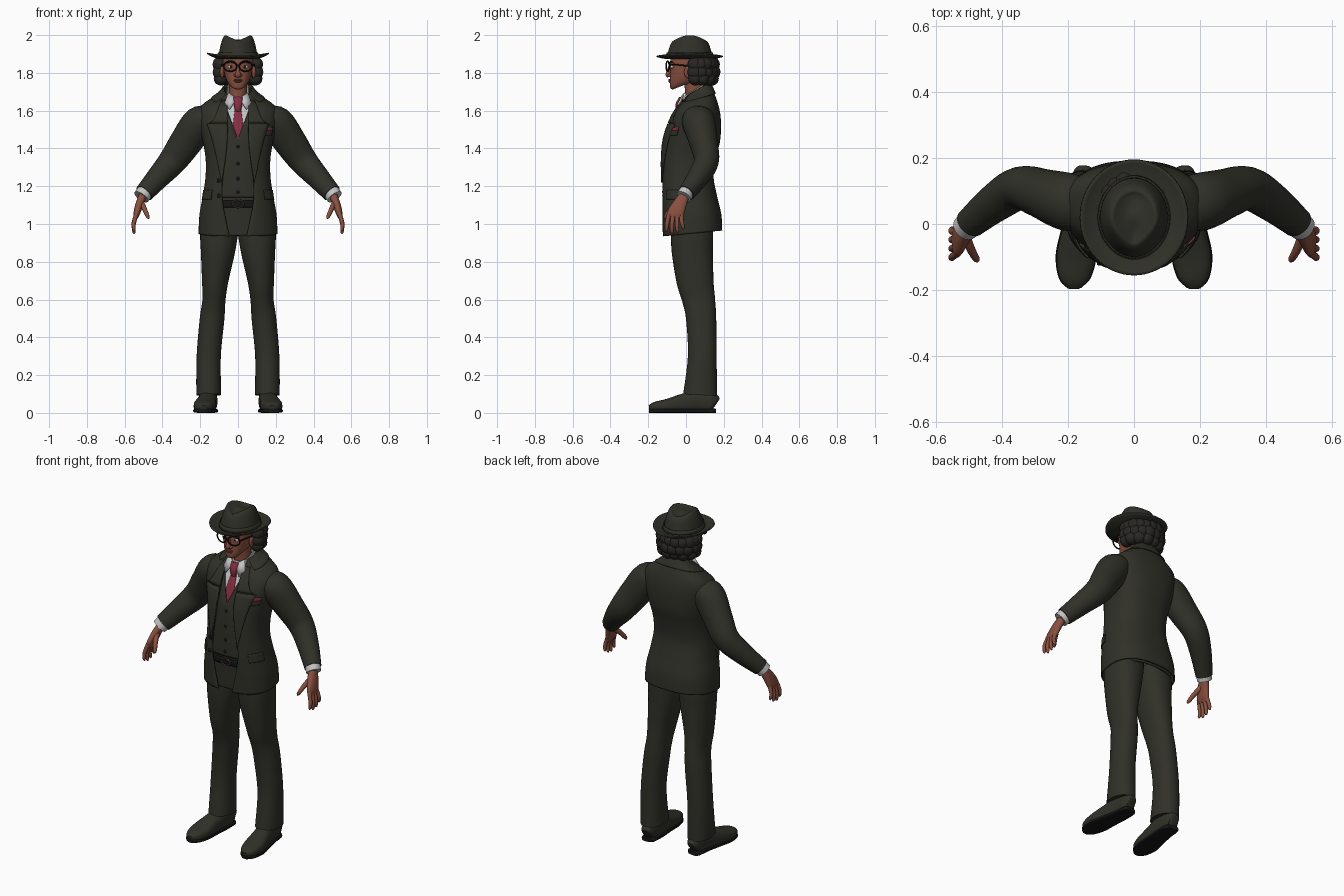
import bpy, bmesh, random
from math import sin, cos, pi, asin, radians
from mathutils import Vector, Matrix

if "Cube" in bpy.data.objects:
    bpy.data.objects.remove(bpy.data.objects["Cube"])
random.seed(4)
made = []
N = 2.5  # roundness of the body cross-sections


def material(name, *rgb):
    m = bpy.data.materials.new(name)
    m.use_nodes = True
    m.diffuse_color = (*rgb, 1)
    m.node_tree.nodes["Principled BSDF"].inputs["Base Color"].default_value = (*rgb, 1)
    return m


suit = material("olive_grey_cloth", .03, .03, .022)
skin = material("brown_skin", .25, .08, .05)
lip = material("lip_brown", .17, .045, .035)
white = material("shirt_white", .55, .55, .55)
red = material("tie_red", .24, .026, .053)
hair = material("dark_hair", .022, .02, .017)
black = material("black_trim", .008, .008, .008)
brass = material("buckle_bronze", .12, .07, .055)
eye_white = material("eye_white", .6, .56, .52)


def finish(name, bm, mat, thick=0):
    bmesh.ops.remove_doubles(bm, verts=bm.verts, dist=1e-5)
    bmesh.ops.recalc_face_normals(bm, faces=bm.faces)
    me = bpy.data.meshes.new(name)
    bm.to_mesh(me)
    bm.free()
    me.materials.append(mat)
    ob = bpy.data.objects.new(name, me)
    bpy.context.collection.objects.link(ob)
    if thick:
        mod = ob.modifiers.new("thickness", 'SOLIDIFY')
        mod.thickness, mod.offset = thick, 0
    made.append(ob)
    return ob


def grid(name, rings, mat, cap=False, thick=0):
    """Skin a list of point rows with quads."""
    bm = bmesh.new()
    rows = [[bm.verts.new(p) for p in r] for r in rings]
    for a, b in zip(rows, rows[1:]):
        for i in range(len(a) - 1):
            bm.faces.new((a[i], a[i + 1], b[i + 1], b[i]))
    if cap:
        bm.faces.new(rows[0])
        bm.faces.new(rows[-1])
    return finish(name, bm, mat, thick)


def smooth(pts, k=6):
    """Pass a smooth curve through tuples of any length."""
    out = []
    for i in range(len(pts) - 1):
        q = [pts[max(i - 1, 0)], pts[i], pts[i + 1], pts[min(i + 2, len(pts) - 1)]]
        for j in range(k):
            t = j / k
            out.append(tuple(b + .5 * t * (c - a + t * (2*a - 5*b + 4*c - d + t * (3*b - a - 3*c + d)))
                             for a, b, c, d in zip(*q)))
    return out + [tuple(pts[-1])]


def power(v, e):
    return abs(v) ** e * (1 if v >= 0 else -1)


def tube(name, pts, mat, ref=(1, 0, 0), segs=20, n=2, k=5, side=1):
    """Oval tube through (x, y, z, radius along ref, other radius)."""
    pts = smooth([(side * p[0], *p[1:]) for p in pts], k)
    rings = []
    for i, p in enumerate(pts):
        t = Vector(pts[min(i + 1, len(pts) - 1)][:3]) - Vector(pts[max(i - 1, 0)][:3])
        t.normalize()
        u = Vector(ref)
        u = (u - t * u.dot(t)).normalized()
        v = t.cross(u)
        rings.append([Vector(p[:3]) + u * p[3] * power(cos(a), 2 / n) + v * p[4] * power(sin(a), 2 / n)
                      for a in (2 * pi * j / segs for j in range(segs + 1))])
    return grid(name, rings, mat, cap=True)


def ring(row, d=0, gap=0, span=None, segs=56):
    """Horizontal section: front z, back z, half width, front y, back y."""
    zf, zb, rx, yf, yb = row[:5]
    t0 = asin(min(1, gap / rx) ** (N / 2))
    t0, t1 = span or (t0, 2 * pi - t0)
    pts = []
    for j in range(segs + 1):
        t = t0 + (t1 - t0) * j / segs
        y = (yf + yb) / 2 - ((yb - yf) / 2 - d) * power(cos(t), 2 / N)
        pts.append((power(sin(t), 2 / N) * (rx - d), y, zf + (zb - zf) * (y - yf) / (yb - yf)))
    return pts


def blob(name, spots, mat, level=3):
    """One object of ellipsoids, each (location, radii)."""
    bm = bmesh.new()
    for loc, size in spots:
        bmesh.ops.create_icosphere(bm, subdivisions=level, radius=1,
                                   matrix=Matrix.LocRotScale(Vector(loc), None, Vector(size)))
    return finish(name, bm, mat)


# Torso sections, last value is half the jacket opening
torso = smooth([
    (.935, .965, .205, -.12, .188, .045), (1.05, 1.05, .2, -.125, .183, .07),
    (1.15, 1.15, .182, -.13, .16, .085), (1.25, 1.25, .168, -.13, .142, .08),
    (1.35, 1.35, .168, -.127, .155, .066), (1.45, 1.45, .185, -.115, .178, .056),
    (1.54, 1.56, .205, -.085, .18, .055), (1.6, 1.63, .198, -.055, .167, .058),
    (1.635, 1.68, .14, -.03, .15, .058), (1.66, 1.715, .095, -.012, .135, .055),
    (1.68, 1.745, .072, .008, .12, .05)])


def row_at(z):
    for a, b in zip(torso, torso[1:]):
        if z <= b[0]:
            f = (z - a[0]) / (b[0] - a[0])
            return [p + (q - p) * f for p, q in zip(a, b)]
    return torso[-1]


def front_y(x, z, d=0):
    _, _, rx, yf, yb, _ = row_at(z)
    u = min(abs(x) / (rx - d), .98)
    return (yf + yb) / 2 - ((yb - yf) / 2 - d) * (1 - u ** N) ** (1 / N)


def shell(name, z0, z1, mat, d=0, gap=lambda r: 0, span=None, steps=24, thick=.006, segs=56):
    rows = [row_at(z0 + (z1 - z0) * i / steps) for i in range(steps + 1)]
    return grid(name, [ring(r, d, gap(r), span, segs) for r in rows], mat, thick=thick)


def front_plate(name, edges, mat, d, thick, cols=6):
    """Strip lying on the chest from rows of (z, inner x, outer x)."""
    return grid(name, [[(x, front_y(x, z, d), z) for x in (a + (b - a) * i / cols for i in range(cols + 1))]
                       for z, a, b in edges], mat, thick=thick)


# Clothes on the torso
shell("jacket", .935, 1.68, suit, gap=lambda r: r[5], steps=60, thick=.008)
shell("waistcoat", 1.14, 1.635, suit, d=.012, gap=lambda r: max(0, (r[0] - 1.45) * .4), steps=40)
shell("shirt", 1.38, 1.65, white, d=.022)
shell("trouser_top", .937, 1.15, suit, d=.024)
shell("belt", 1.088, 1.125, black, d=.016, steps=4)
shell("jacket_collar", 1.64, 1.68, suit, d=-.008, span=(radians(50), radians(310)), steps=8)
grid("shirt_collar", [ring(r) for r in smooth([
    (1.615, 1.66, .07, -.025, .12), (1.645, 1.72, .06, -.018, .115), (1.675, 1.752, .057, -.012, .112)])],
    white, thick=.005)
front_plate("tie", smooth([(1.43, -.018, .018), (1.5, -.028, .028), (1.61, -.016, .016)]), red, .017, .004)
tube("tie_knot", [(0, -.044, 1.595, .014, .008), (0, -.042, 1.63, .022, .014), (0, -.026, 1.67, .024, .01)], red)
y = front_y(0, 1.107, .008)
tube("belt_buckle", [(.03 * cos(a), y, 1.107 + .02 * sin(a), .004, .004)
                     for a in (pi * i / 8 for i in range(17))], brass, (0, 1, 0), 8, k=2)
blob("waistcoat_buttons", [((0, front_y(0, z, .008), z), (.009, .004, .009)) for z in (1.17, 1.24, 1.32, 1.41)],
     black, 2)
blob("jacket_buttons", [((-.102, front_y(.102, z, -.006), z), (.011, .004, .011)) for z in (1.15, 1.23)], black, 2)
shell("breast_pocket", 1.468, 1.495, suit, -.006, span=(radians(38), radians(62)), steps=4, segs=10)
shell("pocket_square", 1.493, 1.51, red, -.006, span=(radians(40), radians(61)), steps=4, segs=10)

for side, tag in ((1, "left_"), (-1, "right_")):
    # Lapels, collar wings and pocket flaps
    lapel = []
    for i in range(15):
        z = 1.22 + .31 * i / 14
        g = row_at(z)[5]
        lapel.append((z, side * g, side * (g + .108 * i / 14 + .002)))
    front_plate(tag + "lapel", lapel, suit, -.008, .007)
    front_plate(tag + "lapel_top", [(z, side * .056, side * x) for z, x in
                                    ((1.535, .15), (1.55, .13), (1.58, .115), (1.62, .1), (1.655, .085))],
                suit, -.008, .007)
    grid(tag + "collar_wing", [[(side * .006, -.03, 1.665), (side * .052, -.008, 1.695)],
                               [(side * .045, -.056, 1.605), (side * .07, -.032, 1.64)]], white, thick=.006)
    span = [radians(a) * side for a in (44, 80)]
    shell(tag + "pocket_flap", 1.13, 1.18, suit, -.006, span=span, steps=6, segs=14)

    # Sleeve, cuff and hand
    tube(tag + "sleeve", [
        (.14, .06, 1.565, .075, .05), (.2, .067, 1.54, .088, .088), (.275, .092, 1.435, .075, .086),
        (.345, .108, 1.335, .066, .075), (.42, .065, 1.25, .058, .062), (.497, .002, 1.163, .045, .05)],
        suit, (0, 1, 0), 28, side=side)
    tube(tag + "cuff", [(.485, .01, 1.18, .041, .045), (.512, -.012, 1.143, .04, .043)],
         white, (0, 1, 0), side=side)
    tube(tag + "palm", [
        (.5, -.004, 1.16, .026, .022), (.52, -.03, 1.11, .036, .021), (.535, -.054, 1.06, .044, .018),
        (.541, -.06, 1.035, .036, .011)], skin, (0, 1, 0), n=2.4, side=side)
    for i, finger in enumerate(("index", "middle", "ring", "little")):
        drop = (.0, -.012, -.006, .012)[i]
        tube(tag + finger + "_finger", [
            (.535, -.088 + .021 * i, 1.06, .012, .012), (.552, -.1 + .026 * i, 1.005 + drop / 2, .011, .011),
            (.551, -.103 + .029 * i, .972 + drop, .009, .009),
            (.548, -.103 + .029 * i, .96 + drop, .003, .003)], skin, (0, 1, 0), 10, k=3, side=side)
    tube(tag + "thumb", [(.515, -.03, 1.12, .016, .016), (.493, -.08, 1.075, .014, .013),
                         (.478, -.106, 1.04, .011, .01), (.473, -.112, 1.028, .003, .003)],
         skin, (0, 1, 0), 10, k=3, side=side)

    # Trouser leg and shoe
    tube(tag + "trouser_leg", [
        (.155, .075, .095, .066, .09), (.155, .086, .3, .064, .076), (.137, .08, .5, .065, .08),
        (.127, .067, .6, .061, .087), (.121, .048, .7, .07, .098), (.107, .034, .85, .09, .109),
        (.1, .032, .95, .1, .112), (.09, .03, 1.02, .095, .11)], suit, segs=32, n=2.2, side=side)
    shoe = [(.15, .156, .045, .026, .036), (.152, .135, .055, .04, .052), (.155, .06, .062, .046, .06),
            (.166, -.02, .05, .052, .05), (.176, -.1, .037, .059, .037), (.181, -.165, .03, .045, .028),
            (.181, -.195, .025, .017, .014)]
    tube(tag + "shoe", shoe, suit, segs=28, n=2.6, side=side)
    tube(tag + "sole", [(x, y, .011, w + .003, .011) for x, y, z, w, h in shoe], black, n=4, side=side)
    for i in range(3):
        y, z = -.005 - .022 * i, .104 - .009 * i
        tube(tag + "lace", [(.14, y, z - .008, .004, .004), (.165, y, z, .005, .005),
                            (.19, y, z - .008, .004, .004)], suit, (0, 1, 0), 8, k=3, side=side)

    # Eyes, brows, ears and glasses
    blob(tag + "eye", [((side * .036, -.073, 1.832), (.017, .01, .009))], eye_white)
    blob(tag + "iris", [((side * .036, -.081, 1.832), (.007, .004, .007))], black, 2)
    tube(tag + "eyebrow", [(.015, -.084, 1.85, .003, .003), (.038, -.081, 1.859, .005, .005),
                           (.06, -.066, 1.852, .002, .002)], hair, (0, 1, 0), 8, side=side)
    blob(tag + "ear", [((side * .084, .012, 1.805), (.011, .022, .034))], skin)
    tube(tag + "glasses_rim", [(.041 + .034 * cos(a), -.097 + .008 * cos(a), 1.835 + .027 * sin(a), .004, .004)
                               for a in (pi * i / 8 for i in range(17))], black, (0, 1, 0), 8, k=2, side=side)
    tube(tag + "glasses_arm", [(.075, -.09, 1.842, .004, .004), (.086, -.04, 1.842, .004, .004),
                               (.086, .02, 1.835, .004, .004)], black, segs=8, side=side)
tube("glasses_bridge", [(-.01, -.103, 1.838, .003, .003), (0, -.106, 1.842, .003, .003),
                        (.01, -.103, 1.838, .003, .003)], black, (0, 1, 0), 8)

# Head
tube("neck", [(0, .052, 1.6, .05, .05), (0, .045, 1.68, .047, .048), (0, .04, 1.78, .05, .052)], skin)
grid("head", [ring(r) for r in smooth([
    (1.712, 1.74, .022, -.07, .0), (1.72, 1.748, .04, -.082, .035), (1.745, 1.76, .055, -.086, .07),
    (1.775, 1.775, .066, -.085, .1), (1.81, 1.81, .074, -.083, .115), (1.85, 1.85, .079, -.084, .122),
    (1.9, 1.9, .08, -.078, .122)])], skin, cap=True)
tube("nose", [(0, -.08, 1.845, .008, .008), (0, -.09, 1.815, .009, .011), (0, -.094, 1.79, .015, .014),
              (0, -.09, 1.78, .011, .008)], skin)
blob("nostrils", [((s * .013, -.087, 1.787), (.01, .01, .009)) for s in (-1, 1)], skin)
blob("lips", [((0, -.085, 1.763), (.025, .009, .005)), ((0, -.085, 1.755), (.021, .009, .006))], lip)

# Curly hair made of overlapping clumps around the sides and back
clumps = [((0, .07, 1.82), (.1, .085, .06))]
for height, count, size in ((1.845, 11, .042), (1.805, 10, .043), (1.77, 8, .036)):
    for i in range(count):
        a = radians(-10 + 200 * i / (count - 1))
        r = size * random.uniform(.92, 1.08)
        clumps.append(((.094 * cos(a), .062 + .076 * sin(a), height), (r, r, r)))
blob("hair", clumps, hair)

# Hat: curled brim, pinched crown with a teardrop dent, and band
turn = [2 * pi * i / 64 for i in range(65)]
grid("hat_brim", [[((.08 + .083 * s) * cos(a), .02 + (.1 + .075 * s) * sin(a),
                    1.876 + s ** 2 * (.012 + .016 * cos(a) ** 2)) for a in turn]
                  for s in (i / 8 for i in range(9))], suit, thick=.007)


def crown_ring(z, rx, ry, pinch, sag):
    return [(rx * cos(a) * (1 - pinch * max(0, -sin(a)) ** 2), .02 + ry * sin(a), z - sag * sin(a) ** 2)
            for a in turn]


grid("hat_crown", [crown_ring(*r) for r in smooth([
    (1.875, .106, .124, 0, 0), (1.91, .1, .115, .05, 0), (1.955, .09, .103, .2, .006),
    (1.988, .078, .092, .32, .022), (1.999, .066, .08, .42, .026), (1.99, .05, .067, .5, .022),
    (1.979, .028, .045, .5, .012), (1.976, .004, .008, .3, 0)], 4)], suit, cap=True)
grid("hat_band", [crown_ring(z, r, r + .017, .04, 0) for z, r in ((1.88, .109), (1.908, .104))], suit, thick=.004)

# Smooth shading with crisp edges
for ob in bpy.context.selected_objects:
    ob.select_set(False)
for ob in made:
    ob.select_set(True)
bpy.context.view_layer.objects.active = made[0]
bpy.ops.object.shade_smooth_by_angle(angle=radians(45))
